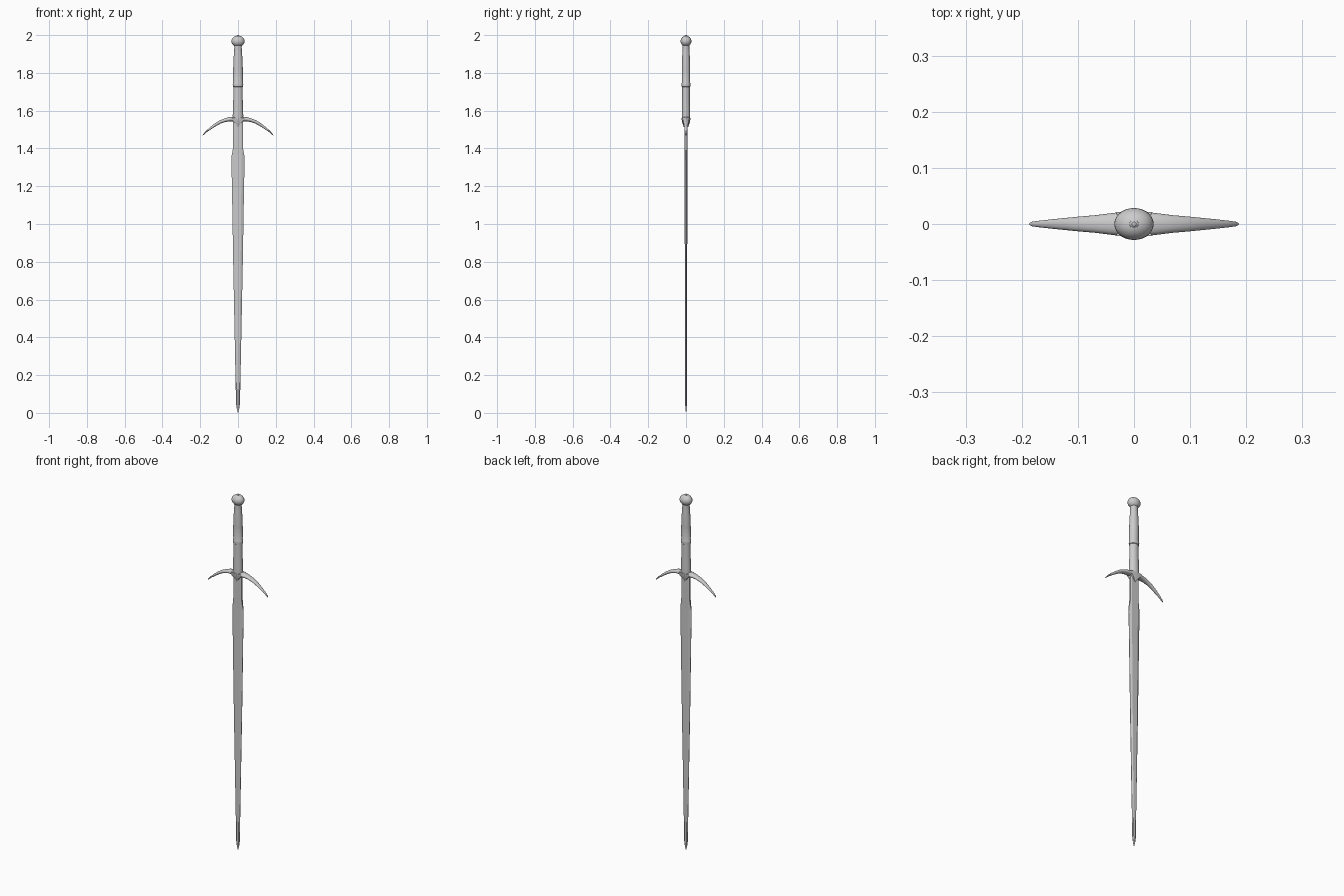
import bpy, bmesh, math

if "Cube" in bpy.data.objects:
    bpy.data.objects.remove(bpy.data.objects["Cube"])


def loft(name, rings, angle=35):
    """Skin a list of equal-length vertex rings and cap both ends."""
    bm = bmesh.new()
    loops = [[bm.verts.new(p) for p in ring] for ring in rings]
    n = len(loops[0])
    for a, b in zip(loops, loops[1:]):
        for i in range(n):
            j = (i + 1) % n
            bm.faces.new((a[i], a[j], b[j], b[i]))
    bm.faces.new(loops[0])
    bm.faces.new(loops[-1])
    bmesh.ops.recalc_face_normals(bm, faces=bm.faces)
    mesh = bpy.data.meshes.new(name)
    bm.to_mesh(mesh)
    bm.free()
    obj = bpy.data.objects.new(name, mesh)
    bpy.context.collection.objects.link(obj)
    bpy.context.view_layer.objects.active = obj
    obj.select_set(True)
    bpy.ops.object.shade_smooth_by_angle(angle=math.radians(angle))
    obj.select_set(False)
    return obj


def circle(n=28):
    return [(math.cos(2 * math.pi * i / n), math.sin(2 * math.pi * i / n)) for i in range(n)]


def turned(name, profile):
    """Oval turned part from (z, half width, half depth)."""
    return loft(name, [[(rx * c, ry * s, z) for c, s in circle()] for z, rx, ry in profile])


def blade_ring(z, w, edge, thick, flat):
    half = [(w, edge), (w * flat, thick), (-w * flat, thick), (-w, edge)]
    return [(x, y, z) for x, y in half] + [(x, -y, z) for x, y in reversed(half)]


# blade: z, half width, edge half depth, centre half depth, flat fraction
loft("blade", [blade_ring(*r) for r in [
    (1.56, .026, .005, .008, .75), (1.41, .026, .005, .008, .75),
    (1.385, .029, .0035, .0075, .65), (1.36, .034, .002, .007, .58),
    (1.33, .035, .001, .007, .55), (1.20, .032, .001, .007, .55),
    (0.80, .0255, .001, .0065, .55), (0.40, .0175, .001, .006, .55),
    (0.05, .0105, .001, .005, .55), (0.025, .007, .0008, .003, .5),
    (0, .0008, .0003, .0006, .5)]], 20)

# grip with a ring between its two halves
turned("grip", [
    (1.55, .027, .022), (1.575, .028, .0225), (1.60, .027, .022), (1.66, .025, .0205),
    (1.725, .0245, .020), (1.727, .027, .0225), (1.737, .028, .0235), (1.747, .027, .0225),
    (1.75, .0255, .0215), (1.82, .0255, .022), (1.87, .024, .021), (1.91, .021, .019),
    (1.935, .0195, .0175), (1.95, .0205, .018)])

# pommel with a small rivet on top
ball = []
for i in range(1, 16):
    a = -math.pi / 2 + math.pi * i / 16
    ball.append((1.968 + .029 * math.sin(a), .035 * math.cos(a), .0285 * math.cos(a)))
turned("pommel", ball)
turned("pommel_rivet", [(1.99, .009, .008), (1.997, .008, .007), (2.0, .004, .0035)])

# crossguard drooping toward the point: x, z, half height, half depth
side = [(.03, 1.5555, .012, .0205), (.05, 1.554, .011, .018), (.07, 1.549, .0095, .0155),
        (.095, 1.54, .0085, .0135), (.12, 1.525, .0075, .011), (.145, 1.507, .006, .0085),
        (.168, 1.489, .004, .006), (.182, 1.475, .0025, .004), (.187, 1.469, .0008, .001)]
path = [(-x, z, h, d) for x, z, h, d in reversed(side)] + [(0, 1.556, .013, .024)] + side
rings = []
for i, (x, z, h, d) in enumerate(path):
    p, q = path[max(i - 1, 0)], path[min(i + 1, len(path) - 1)]
    t = math.atan2(q[1] - p[1], q[0] - p[0])
    rings.append([(x - h * s * math.sin(t), d * c, z + h * s * math.cos(t)) for c, s in circle(16)])
loft("crossguard", rings, 50)

# pointed langet below the guard centre
loft("langet", [[(w, -d, z), (0, -d * 1.15, z), (-w, -d, z), (-w, d, z), (0, d * 1.15, z), (w, d, z)]
                for z, w, d in [(1.562, .031, .021), (1.545, .027, .019),
                                (1.53, .013, .015), (1.514, .002, .011)]])
